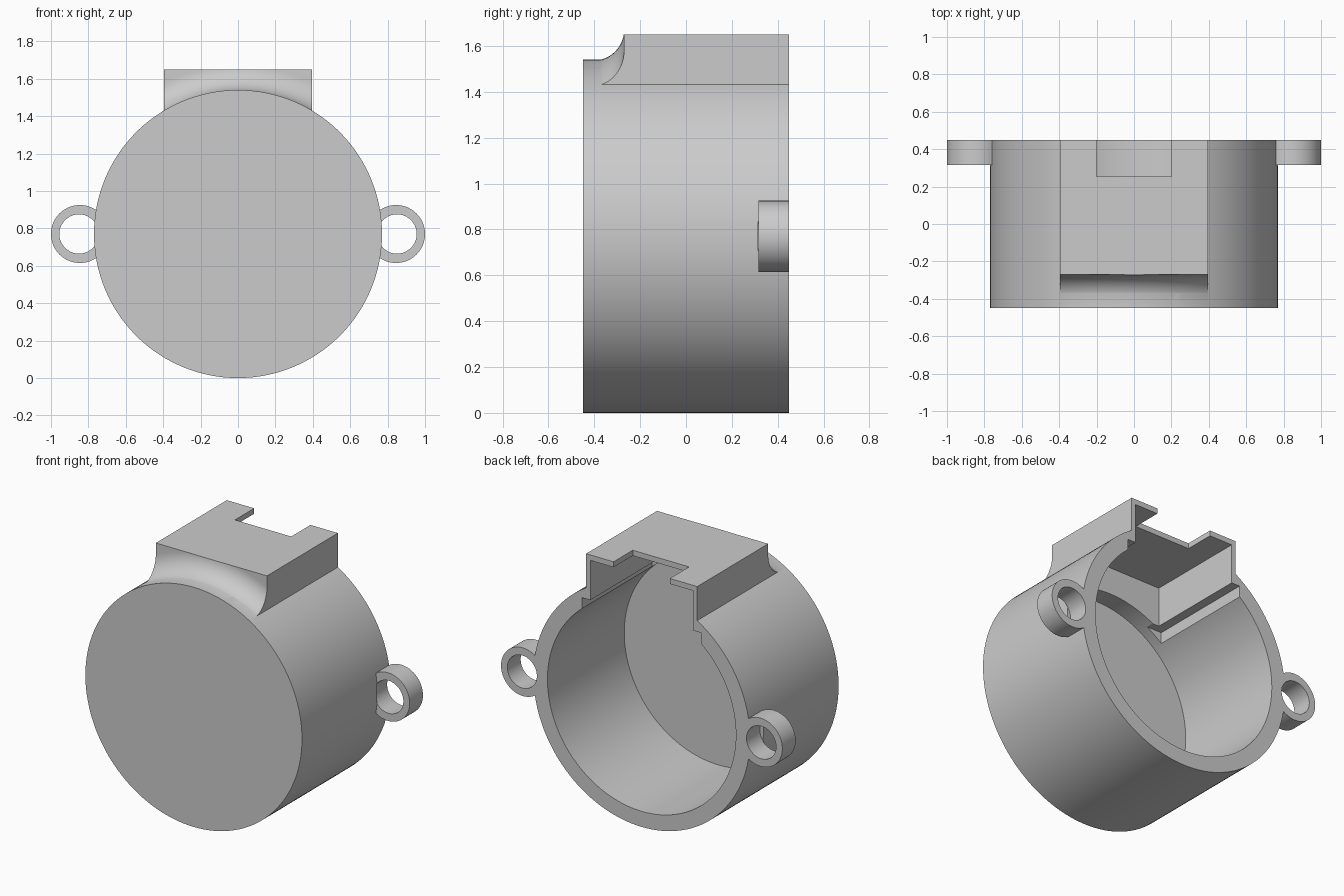
import bpy, bmesh, math
from mathutils import Vector, Matrix

cube = bpy.data.objects.get("Cube")
if cube:
    bpy.data.objects.remove(cube, do_unlink=True)

AXIS_Z = 0.77      # height of the drum axis
RADIUS = 0.77
BACK = 0.45        # open end of the drum
OVER = 0.55        # parts run past the open end and are trimmed flush

grey = bpy.data.materials.new("plain grey")
grey.use_nodes = True
grey.diffuse_color = (0.6, 0.6, 0.6, 1)
grey.node_tree.nodes["Principled BSDF"].inputs["Base Color"].default_value = (0.6, 0.6, 0.6, 1)


def finish(name, bm):
    bmesh.ops.recalc_face_normals(bm, faces=bm.faces)
    mesh = bpy.data.meshes.new(name)
    bm.to_mesh(mesh)
    bm.free()
    mesh.materials.append(grey)
    obj = bpy.data.objects.new(name, mesh)
    bpy.context.collection.objects.link(obj)
    return obj


def drum(name, radius, y0, y1, x=0, segments=128):
    """Cylinder lying along y."""
    bm = bmesh.new()
    place = Matrix.Translation((x, (y0 + y1) / 2, AXIS_Z)) @ Matrix.Rotation(math.pi / 2, 4, 'X')
    bmesh.ops.create_cone(bm, cap_ends=True, segments=segments, radius1=radius,
                          radius2=radius, depth=y1 - y0, matrix=place)
    return finish(name, bm)


def box(name, half_x, y0, y1, z0, z1):
    bm = bmesh.new()
    place = Matrix.Translation((0, (y0 + y1) / 2, (z0 + z1) / 2)) @ Matrix.Diagonal(
        (2 * half_x, y1 - y0, z1 - z0, 1))
    bmesh.ops.create_cube(bm, size=1, matrix=place)
    return finish(name, bm)


def cove_ring(name, wall_y, fillet, centre_r, steps=20):
    """Ring swept round the drum axis, its inner corner rounded."""
    bm = bmesh.new()
    points = [(wall_y - fillet + fillet * math.sin(a), centre_r - fillet * math.cos(a))
              for a in (math.pi / 2 * i / steps for i in range(steps + 1))]
    points += [(wall_y, 1.3), (-0.6, 1.3), (-0.6, centre_r - fillet)]
    verts = [bm.verts.new((0, y, AXIS_Z + r)) for y, r in points]
    edges = [bm.edges.new((verts[i - 1], verts[i])) for i in range(len(verts))]
    bmesh.ops.spin(bm, geom=verts + edges, cent=(0, 0, AXIS_Z), axis=(0, 1, 0),
                   angle=2 * math.pi, steps=128, use_merge=True)
    bmesh.ops.remove_doubles(bm, verts=bm.verts, dist=1e-5)
    return finish(name, bm)


def combine(target, other, operation):
    mod = target.modifiers.new(operation.lower(), 'BOOLEAN')
    mod.operation = operation
    mod.solver = 'EXACT'
    mod.object = other
    bpy.context.view_layer.objects.active = target
    bpy.ops.object.modifier_apply(modifier=mod.name)
    bpy.data.objects.remove(other, do_unlink=True)


# Drum with a raised block on top, coved into it at the front
housing = drum("housing", RADIUS, -BACK, OVER)
block = box("top_block", 0.395, -0.42, OVER, 1.2, 1.65)
combine(block, cove_ring("cove_cutter", -0.27, 0.134, 0.90), 'DIFFERENCE')
combine(housing, block, 'UNION')

# Mounting lugs on both sides
for side in (-1, 1):
    combine(housing, drum("lug", 0.155, 0.315, OVER, side * 0.845, 64), 'UNION')

# Round cavity, block cavity, its wider lower slot, and the notch in the roof
combine(housing, drum("cavity", 0.67, -0.33, 0.7), 'DIFFERENCE')
combine(housing, box("block_cavity", 0.365, -0.21, 0.7, 1.0, 1.615), 'DIFFERENCE')
combine(housing, box("lower_slot", 0.425, -0.26, 0.7, 1.1, 1.36), 'DIFFERENCE')
combine(housing, box("roof_notch", 0.2, 0.255, 0.7, 1.5, 1.8), 'DIFFERENCE')

# Lug holes stop at the lug's front face
for side in (-1, 1):
    combine(housing, drum("lug_hole", 0.105, 0.314, 0.7, side * 0.85, 64), 'DIFFERENCE')

# Trim the open end flush
combine(housing, box("back_trim", 1.5, BACK, 0.9, -0.5, 2.2), 'DIFFERENCE')

bpy.ops.object.select_all(action='DESELECT')
housing.select_set(True)
bpy.context.view_layer.objects.active = housing
bpy.ops.object.shade_smooth_by_angle(angle=math.radians(25))
